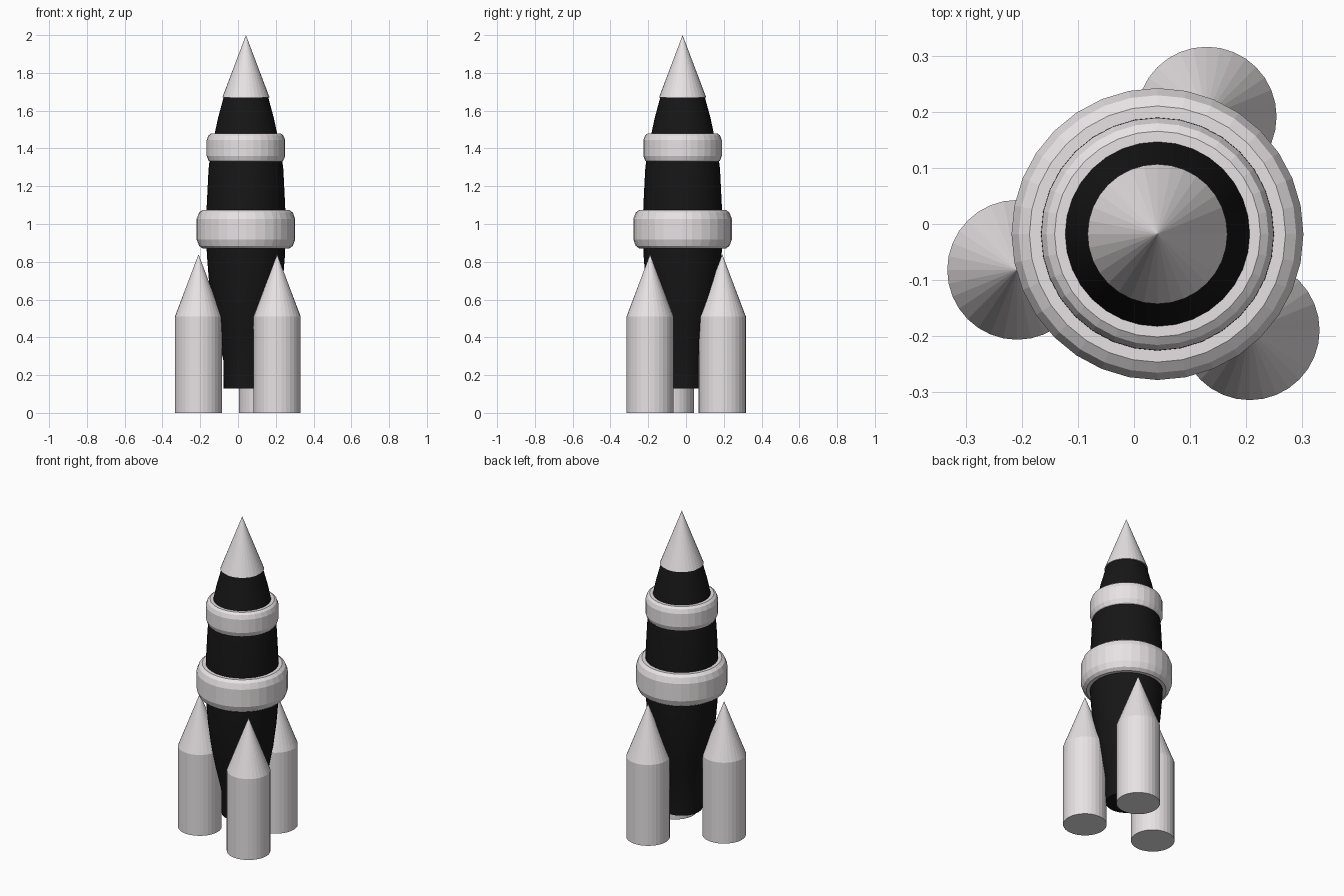
import bpy, bmesh, math

if "Cube" in bpy.data.objects:
    bpy.data.objects.remove(bpy.data.objects["Cube"])

SIDES = 32
AXIS = (0.042, -0.018)


def material(name, colour):
    m = bpy.data.materials.new(name)
    m.diffuse_color = (*colour, 1)
    m.use_nodes = True
    m.node_tree.nodes["Principled BSDF"].inputs["Base Color"].default_value = m.diffuse_color
    return m


BLACK = material("black", (0.008, 0.008, 0.008))
PALE = material("pale_grey", (0.80, 0.76, 0.77))


def lathe(name, profile, centre, mat, smooth=False, closed=False):
    """Revolve (radius, z) points, listed bottom to top, around a vertical axis."""
    bm = bmesh.new()
    rings = []
    for r, z in profile:
        if r == 0:
            rings.append([bm.verts.new((0, 0, z))] * SIDES)
        else:
            rings.append([bm.verts.new((r * math.cos(math.tau * i / SIDES),
                                        r * math.sin(math.tau * i / SIDES), z))
                          for i in range(SIDES)])
    pairs = list(zip(rings, rings[1:]))
    if closed:
        pairs.append((rings[-1], rings[0]))
    for a, b in pairs:
        for i in range(SIDES):
            j = (i + 1) % SIDES
            bm.faces.new(list(dict.fromkeys((a[i], a[j], b[j], b[i]))))
    bmesh.ops.recalc_face_normals(bm, faces=bm.faces)
    me = bpy.data.meshes.new(name)
    bm.to_mesh(me)
    bm.free()
    ob = bpy.data.objects.new(name, me)
    bpy.context.collection.objects.link(ob)
    ob.location = (*centre, 0)
    me.materials.append(mat)
    if smooth:
        bpy.ops.object.select_all(action='DESELECT')
        ob.select_set(True)
        bpy.context.view_layer.objects.active = ob
        bpy.ops.object.shade_smooth_by_angle(angle=math.radians(30))
    return ob


# Tapered main hull with a narrow tail
lathe("hull", [(0, 0.13), (0.118, 0.13), (0.12, 0.28), (0.152, 0.42),
               (0.178, 0.56), (0.196, 0.70), (0.207, 0.84), (0.211, 0.97),
               (0.208, 1.09), (0.198, 1.29), (0.185, 1.40), (0.165, 1.48),
               (0.148, 1.56), (0.118, 1.671), (0, 1.671)], AXIS, BLACK, smooth=True)

# Nose cone
lathe("nose_cone", [(0, 1.67), (0.125, 1.67), (0, 2.0)], AXIS, PALE)


# Rounded bands around the hull
def band(name, z0, z1, outer, inner, bevel):
    half = [(inner, 0), (outer - bevel, 0), (outer - bevel * 0.4, bevel * 0.45),
            (outer, bevel * 1.5)]
    profile = [(r, z0 + z) for r, z in half] + [(r, z1 - z) for r, z in reversed(half)]
    lathe(name, profile, AXIS, PALE, closed=True)


band("lower_band", 0.87, 1.075, 0.261, 0.19, 0.032)
band("upper_band", 1.325, 1.48, 0.208, 0.155, 0.024)

# Three side boosters with pointed caps
for i, c in enumerate([(-0.209, -0.082), (0.207, -0.190), (0.130, 0.192)], 1):
    lathe(f"booster_{i}", [(0, 0), (0.125, 0), (0.125, 0.51), (0, 0.84)], c, PALE)
